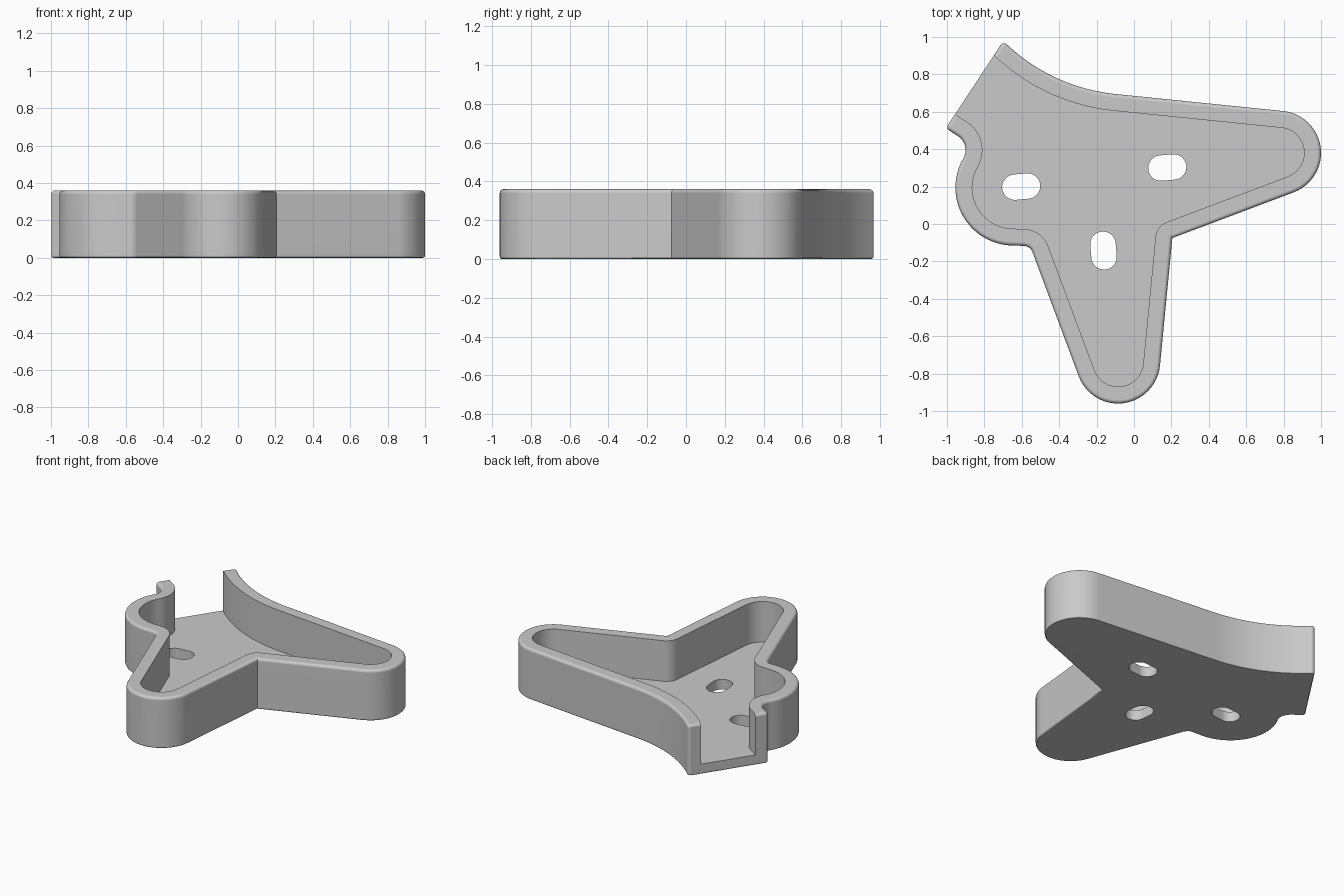
import bpy
import bmesh
from math import radians, cos, sin, pi
from mathutils import Matrix

HEIGHT, FLOOR, WALL = 0.36, 0.072, 0.09
TOP_ROUND, BASE_ROUND = 0.02, 0.012

cube = bpy.data.objects.get("Cube")
if cube:
    bpy.data.objects.remove(cube, do_unlink=True)

grey = bpy.data.materials.new("plain grey")
grey.use_nodes = True
grey.diffuse_color = (0.59, 0.59, 0.59, 1)
grey.node_tree.nodes["Principled BSDF"].inputs["Base Color"].default_value = grey.diffuse_color

# Outline as tangent arcs: centre x, centre y, radius, start and end angle.
# Rising angles bulge outwards, the others curve inwards; straight walls join them.
WALL_ARCS = [
    (-0.991, 0.395, 0.09, 57, -30),        # neck
    (-0.645, 0.195, 0.31, 150, 270),       # right lobe
    (-0.59, -0.167, 0.05, 90, 20),         # blend to front lobe
    (-0.085, -0.735, 0.225, 200, 354.6),   # front lobe
    (0.205, -0.075, 0, 174.6, 111),        # inner corner
    (0.775, 0.38, 0.225, -69, 84.2),       # left lobe
    (0, 1.68, 0.99, 264.2, 226.6),         # long sweep at the back
]
# Rounded corners either side of the open end, and the way it faces
END_ARCS = [
    (-0.695, 0.944, 0.022, 46.6, 146.6),
    (-0.976, 0.518, 0.022, 146.6, 237),
]
END_DIRECTION = (-0.835, 0.55)


def trace(arcs, inset):
    """Points along the arcs, moved inwards by inset."""
    points = []
    steps = 24
    for x, y, r, start, end in arcs:
        radius = r - inset if end > start else r + inset
        for i in range(steps + 1):
            a = radians(start + (end - start) * i / steps)
            points.append((x + radius * cos(a), y + radius * sin(a)))
    return points


def mitred(arc, inset):
    """Zero-radius corner as a single mitred point."""
    x, y, r, start, end = arc
    if r:
        return trace([arc], inset)
    middle = radians((start + end) / 2)
    reach = inset / cos(radians((start - end) / 2))
    return [(x + reach * cos(middle), y + reach * sin(middle))]


def body_outline(inset):
    return [p for arc in WALL_ARCS + END_ARCS for p in mitred(arc, inset)]


def pocket_outline():
    """Inside of the wall, running out through the open end."""
    points = trace(WALL_ARCS, WALL)
    dx, dy = END_DIRECTION
    overrun = [(x + 0.2 * dx, y + 0.2 * dy) for x, y in (points[-1], points[0])]
    return points + overrun


def stack(rings):
    """Closed solid from rings of (points, z)."""
    bm = bmesh.new()
    loops = [[bm.verts.new((x, y, z)) for x, y in pts] for pts, z in rings]
    n = len(loops[0])
    for low, high in zip(loops, loops[1:]):
        for i in range(n):
            j = (i + 1) % n
            bm.faces.new((low[i], low[j], high[j], high[i]))
    bm.faces.new(loops[0][::-1])
    bm.faces.new(loops[-1])
    bmesh.ops.remove_doubles(bm, verts=bm.verts, dist=0.00001)
    bmesh.ops.recalc_face_normals(bm, faces=bm.faces)
    return bm


def add_object(name, bm):
    mesh = bpy.data.meshes.new(name)
    bm.to_mesh(mesh)
    bm.free()
    mesh.materials.append(grey)
    obj = bpy.data.objects.new(name, mesh)
    bpy.context.collection.objects.link(obj)
    return obj


def cut(target, cutter):
    mod = target.modifiers.new(cutter.name, "BOOLEAN")
    mod.operation = "DIFFERENCE"
    mod.solver = "EXACT"
    mod.object = cutter
    bpy.context.view_layer.objects.active = target
    bpy.ops.object.modifier_apply(modifier=mod.name)
    bpy.data.objects.remove(cutter, do_unlink=True)


# Solid body with rounded top and base rims
rings = []
for i in range(4):
    a = i / 3 * pi / 2
    rings.append((body_outline(BASE_ROUND * (1 - sin(a))), BASE_ROUND * (1 - cos(a))))
for i in range(6):
    a = i / 5 * pi / 2
    rings.append((body_outline(TOP_ROUND * (1 - cos(a))), HEIGHT - TOP_ROUND * (1 - sin(a))))
tray = add_object("open_tray", stack(rings))

# Hollow the tray, leaving the wall and floor
pocket = pocket_outline()
cut(tray, add_object("pocket_cutter", stack([(pocket, FLOOR), (pocket, 0.6)])))

# Three slotted holes in the floor
for x, y, tilt in ((-0.603, 0.2, 5), (0.178, 0.302, 5), (-0.163, -0.142, 95)):
    slot = []
    for side, start in ((1, -90), (-1, 90)):
        for i in range(17):
            a = radians(start + 180 * i / 16)
            slot.append((side * 0.034 + 0.068 * cos(a), 0.068 * sin(a)))
    bm = stack([(slot, -0.1), (slot, 0.2)])
    bmesh.ops.transform(
        bm, verts=bm.verts,
        matrix=Matrix.Translation((x, y, 0)) @ Matrix.Rotation(radians(tilt), 4, "Z"))
    cut(tray, add_object("slot_cutter", bm))

# Smooth curved walls, with flat faces kept flat and crisp rims
bpy.ops.object.select_all(action="DESELECT")
tray.select_set(True)
bpy.context.view_layer.objects.active = tray
bpy.ops.object.shade_smooth_by_angle(angle=radians(30))
weighted = tray.modifiers.new("flat_faces", "WEIGHTED_NORMAL")
weighted.keep_sharp = True
